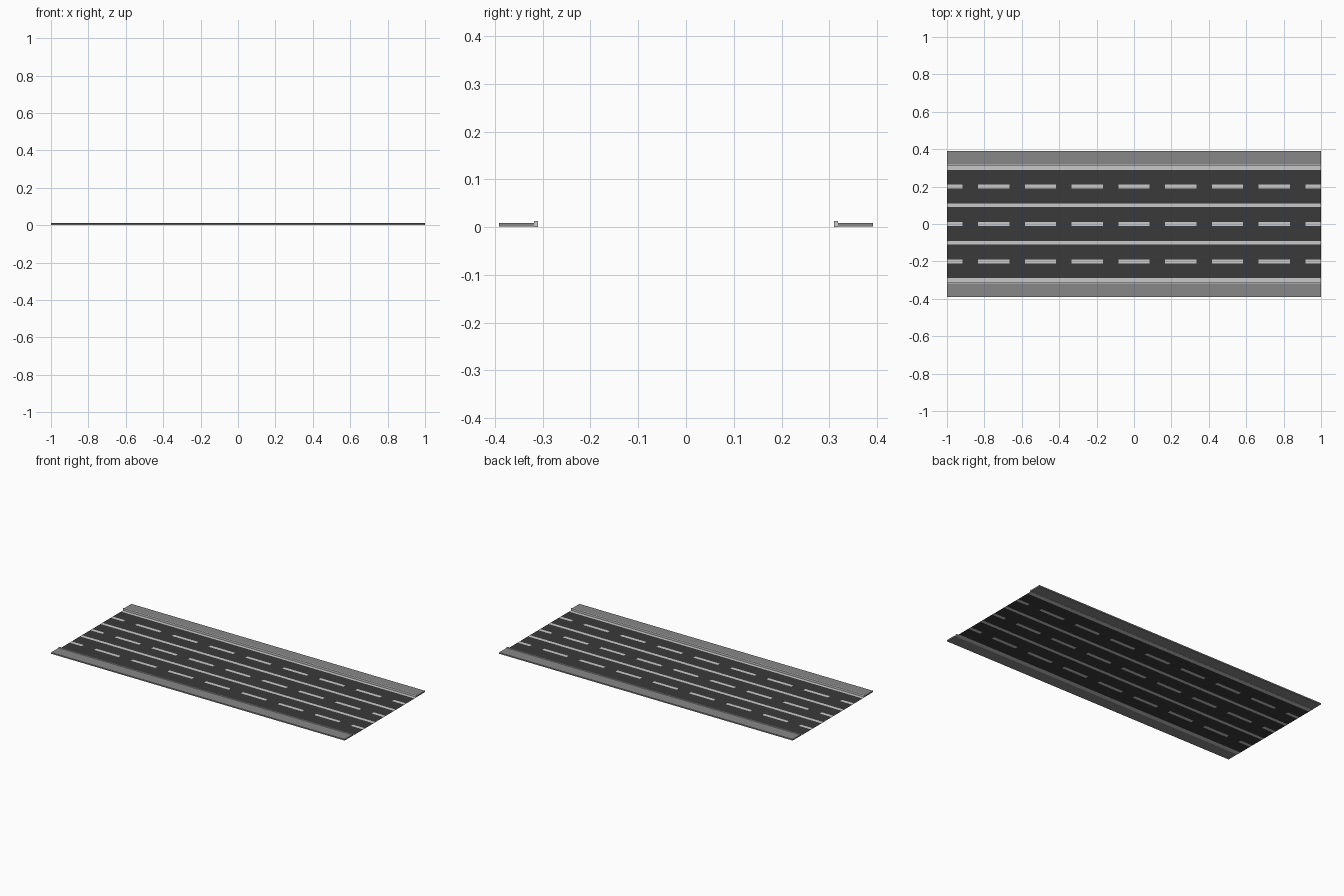
import bpy, bmesh

if "Cube" in bpy.data.objects:
    bpy.data.objects.remove(bpy.data.objects["Cube"])


def material(name, grey):
    m = bpy.data.materials.new(name)
    m.diffuse_color = (grey, grey, grey, 1)
    m.use_nodes = True
    m.node_tree.nodes["Principled BSDF"].inputs["Base Color"].default_value = m.diffuse_color
    return m


asphalt = material("asphalt dark grey", 0.042)
paint = material("road paint light grey", 0.58)
concrete = material("pavement mid grey", 0.245)

EDGE = 0.31           # half width of the carriageway
HALF = 0.01           # half width of a painted line
SOLID = (0.10, 0.30)  # centres of continuous lines
DASHED = (0.0, 0.20)  # centres of broken lines
PERIOD, DASH = 0.25, 1 / 12


def finish(bm, name, mats):
    mesh = bpy.data.meshes.new(name)
    bm.to_mesh(mesh)
    bm.free()
    for m in mats:
        mesh.materials.append(m)
    obj = bpy.data.objects.new(name, mesh)
    bpy.context.collection.objects.link(obj)
    return obj


def is_paint(x, y):
    near = lambda lines: any(abs(abs(y) - c) < HALF for c in lines)
    from_dash = abs(x - round(x / PERIOD) * PERIOD)
    return near(SOLID) or (near(DASHED) and from_dash < DASH)


# carriageway: one flat sheet cut along the line markings
xs = {-1.0, 1.0}
for i in range(-4, 5):
    xs |= {max(-1, min(1, i * PERIOD + s * DASH)) for s in (-1, 1)}
ys = {round(side * c + s * HALF, 4)
      for c in SOLID + DASHED for side in (-1, 1) for s in (-1, 1)}
xs, ys = sorted(xs), sorted(ys)
bm = bmesh.new()
grid = [[bm.verts.new((x, y, 0)) for x in xs] for y in ys]
for j in range(len(ys) - 1):
    for i in range(len(xs) - 1):
        f = bm.faces.new((grid[j][i], grid[j][i + 1],
                          grid[j + 1][i + 1], grid[j + 1][i]))
        f.material_index = int(is_paint((xs[i] + xs[i + 1]) / 2,
                                        (ys[j] + ys[j + 1]) / 2))
finish(bm, "carriageway", [asphalt, paint])


# full-length strip with a rectangular section
def strip(name, y0, y1, z0, z1, mat):
    bm = bmesh.new()
    bmesh.ops.create_cube(bm, size=1)
    bmesh.ops.scale(bm, vec=(2, abs(y1 - y0), z1 - z0), verts=bm.verts)
    bmesh.ops.translate(bm, vec=(0, (y0 + y1) / 2, (z0 + z1) / 2), verts=bm.verts)
    finish(bm, name, [mat])


# kerb and pavement on each side
for label, s in (("front", -1), ("back", 1)):
    strip(label + "_kerb", s * EDGE, s * 0.318, 0.0, 0.0125, paint)
    strip(label + "_pavement", s * 0.318, s * 0.391, 0.001, 0.009, concrete)
